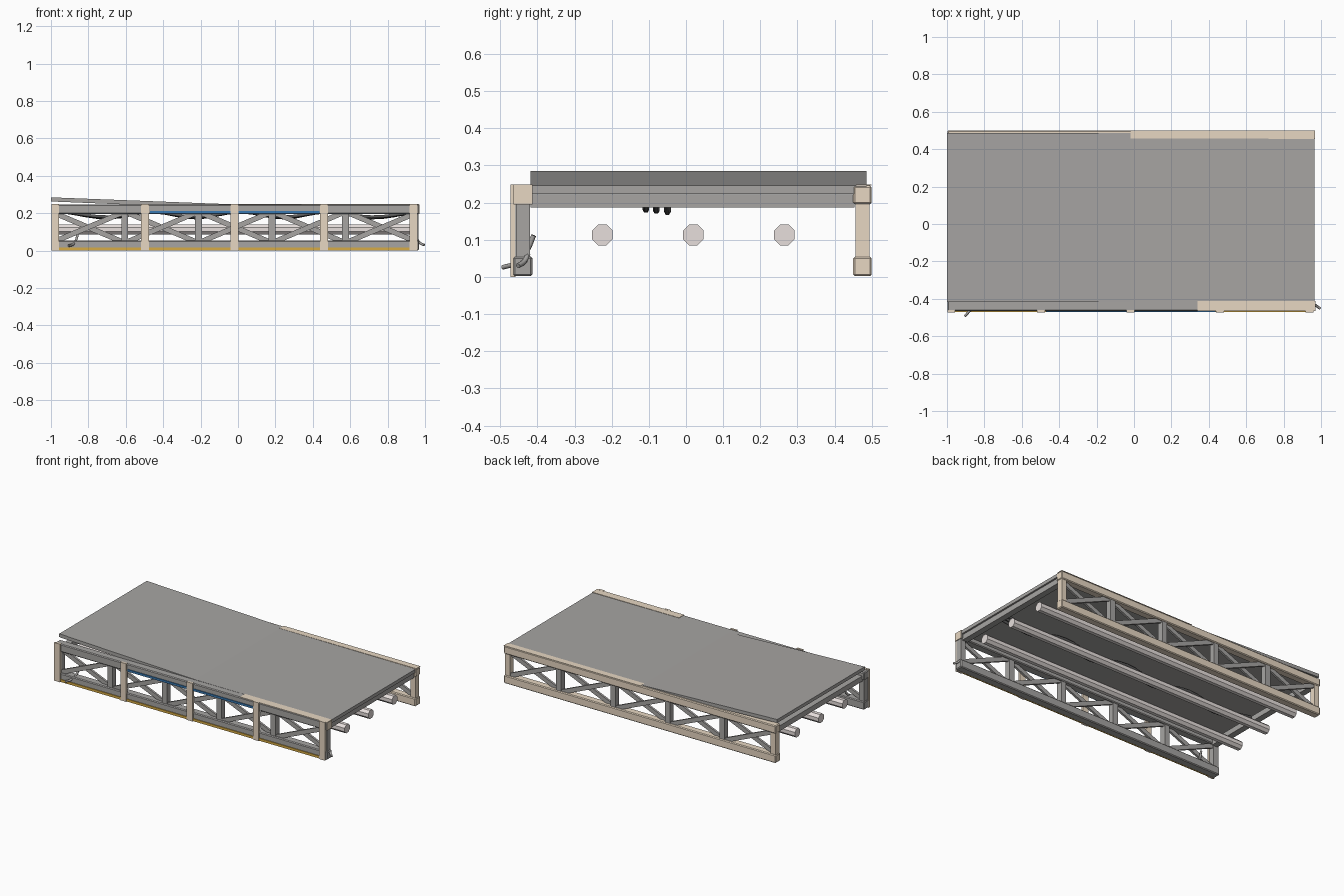
import bpy, bmesh, math
from mathutils import Vector

if "Cube" in bpy.data.objects:
    bpy.data.objects.remove(bpy.data.objects["Cube"])


def material(name, rgb):
    m = bpy.data.materials.new(name)
    m.diffuse_color = (*rgb, 1)
    m.use_nodes = True
    m.node_tree.nodes["Principled BSDF"].inputs["Base Color"].default_value = m.diffuse_color
    return m


GREY = material("steel grey", (0.385, 0.375, 0.365))
BEIGE = material("beige paint", (0.80, 0.68, 0.54))
PIPE = material("pale pipe", (0.80, 0.74, 0.72))
GOLD = material("gold trim", (0.68, 0.41, 0.06))
BLUE = material("blue trim", (0.04, 0.19, 0.44))
DARK = material("dark cable", (0.11, 0.11, 0.11))


def mesh_object(name, bm, mat):
    bmesh.ops.recalc_face_normals(bm, faces=bm.faces)
    me = bpy.data.meshes.new(name)
    bm.to_mesh(me)
    bm.free()
    me.materials.append(mat)
    ob = bpy.data.objects.new(name, me)
    bpy.context.collection.objects.link(ob)
    return ob


def box(name, x, y, z, mat, bevel=0.0):
    """Box from (min, max) ranges along each axis."""
    bm = bmesh.new()
    bmesh.ops.create_cube(bm, size=1)
    for v in bm.verts:
        v.co = [r[0] + (c + 0.5) * (r[1] - r[0]) for r, c in zip((x, y, z), v.co)]
    ob = mesh_object(name, bm, mat)
    if bevel:
        mod = ob.modifiers.new("bevel", 'BEVEL')
        mod.width, mod.segments = bevel, 1
    return ob


def extrude_y(name, profile, y, mat):
    """Closed x-z profile extruded along y."""
    bm = bmesh.new()
    face = bm.faces.new([bm.verts.new((px, y[0], pz)) for px, pz in profile])
    new = bmesh.ops.extrude_face_region(bm, geom=[face])["geom"]
    bmesh.ops.translate(bm, vec=(0, y[1] - y[0], 0),
                        verts=[g for g in new if isinstance(g, bmesh.types.BMVert)])
    return mesh_object(name, bm, mat)


def brace(name, a, b, width, y, mat):
    """Flat diagonal bar between two x-z points."""
    a, b = Vector(a), Vector(b)
    d = (b - a).normalized()
    n = Vector((-d.y, d.x)) * width / 2
    return extrude_y(name, [a + n, b + n, b - n, a - n], y, mat)


def tube(name, points, radius, mat):
    cu = bpy.data.curves.new(name, 'CURVE')
    cu.dimensions = '3D'
    cu.bevel_depth, cu.bevel_resolution = radius, 1
    cu.resolution_u, cu.use_fill_caps = 4, True
    sp = cu.splines.new('BEZIER')
    sp.bezier_points.add(len(points) - 1)
    for p, co in zip(sp.bezier_points, points):
        p.co = co
        p.handle_left_type = p.handle_right_type = 'AUTO'
    cu.materials.append(mat)
    ob = bpy.data.objects.new(name, cu)
    bpy.context.collection.objects.link(ob)
    return ob


X0, X1 = -0.998, 0.968
BAY = (X1 - X0) / 5


def truss(side, y0, y1, chord_mat, end_mat):
    box(side + "_lower_chord", (X0, X1), (y0, y1), (0.002, 0.055), chord_mat, 0.005)
    box(side + "_upper_chord", (X0, X1), (y0, y1), (0.195, 0.246), chord_mat, 0.005)
    mid = (y0 + y1) / 2
    for i in range(6):
        x = X0 + i * BAY
        x = min(max(x, X0 + 0.022), X1 - 0.022)
        end = i in (0, 5)
        box(f"{side}_upright_{i}", (x - 0.018, x + 0.018), (mid - 0.019, mid + 0.019),
            (0.045, 0.205), end_mat if end else GREY)
    for i in range(5):
        a, b = X0 + i * BAY + 0.02, X0 + (i + 1) * BAY - 0.02
        brace(f"{side}_rising_brace_{i}", (a, 0.05), (b, 0.2), 0.028, (mid - 0.014, mid), GREY)
        brace(f"{side}_falling_brace_{i}", (a, 0.2), (b, 0.05), 0.028, (mid, mid + 0.014), GREY)


# Side trusses
truss("front", -0.465, -0.413, GREY, GREY)
truss("back", 0.45, 0.5, BEIGE, BEIGE)

# Front beige straps lapping over the chords
for i in range(5):
    x = -0.977 + i * 0.479
    box(f"front_strap_{i}", (x - 0.021, x + 0.021), (-0.473, -0.459), (0, 0.249), BEIGE)

# Painted chord tops and end cap
box("front_chord_paint", (0.34, X1), (-0.465, -0.413), (0.2455, 0.2485), BEIGE)
box("back_chord_paint", (-0.02, X1), (0.458, 0.5), (0.2455, 0.2485), BEIGE)
box("front_chord_end_cap", (X1 - 0.002, X1 + 0.002), (-0.465, -0.413), (0.195, 0.2465), BEIGE)

# Coloured trim on the front
box("gold_trim", (X0 + 0.02, 0.94), (-0.470, -0.461), (0.002, 0.018), GOLD)
box("blue_trim", (-0.47, 0.436), (-0.470, -0.461), (0.199, 0.213), BLUE)

# Deck plate with its lifted left half
extrude_y("deck", [(-1, 0.285), (-0.02, 0.2475), (0.965, 0.2455), (0.965, 0.223),
                   (-0.02, 0.223), (-1, 0.263)], (-0.418, 0.486), GREY)

# Cross bars under both deck ends
for name, x in (("left", -0.965), ("right", 0.935)):
    box(name + "_cross_bar", (x - 0.02, x + 0.02), (-0.418, 0.454), (0.187, 0.222), GREY)

# Long pipes between the trusses
for i, y in enumerate((-0.225, 0.02, 0.265)):
    bm = bmesh.new()
    bmesh.ops.create_cone(bm, cap_ends=True, segments=8, radius1=0.03, radius2=0.03, depth=1.94)
    for v in bm.verts:
        a = math.atan2(v.co.y, v.co.x) + math.pi / 8
        v.co = (v.co.z - 0.022, y + 0.03 * math.cos(a), 0.113 + 0.03 * math.sin(a))
    mesh_object(f"pipe_{i}", bm, PIPE)

# Sagging cables under the deck
for i, y in enumerate((-0.108, -0.08, -0.05)):
    pts = [(-0.93 + k * 0.235, y, 0.206 if k % 2 == 0 else 0.181 - 0.003 * i) for k in range(9)]
    tube(f"deck_cable_{i}", pts, 0.009, DARK)

# Loose cable ends at the front corners
tube("left_loose_cable", [(-0.855, -0.41, 0.112), (-0.862, -0.43, 0.068),
                          (-0.88, -0.465, 0.035), (-0.905, -0.493, 0.026)], 0.007, GREY)
tube("right_loose_cable", [(0.955, -0.425, 0.062), (0.972, -0.435, 0.042),
                           (0.995, -0.452, 0.03)], 0.007, GREY)
